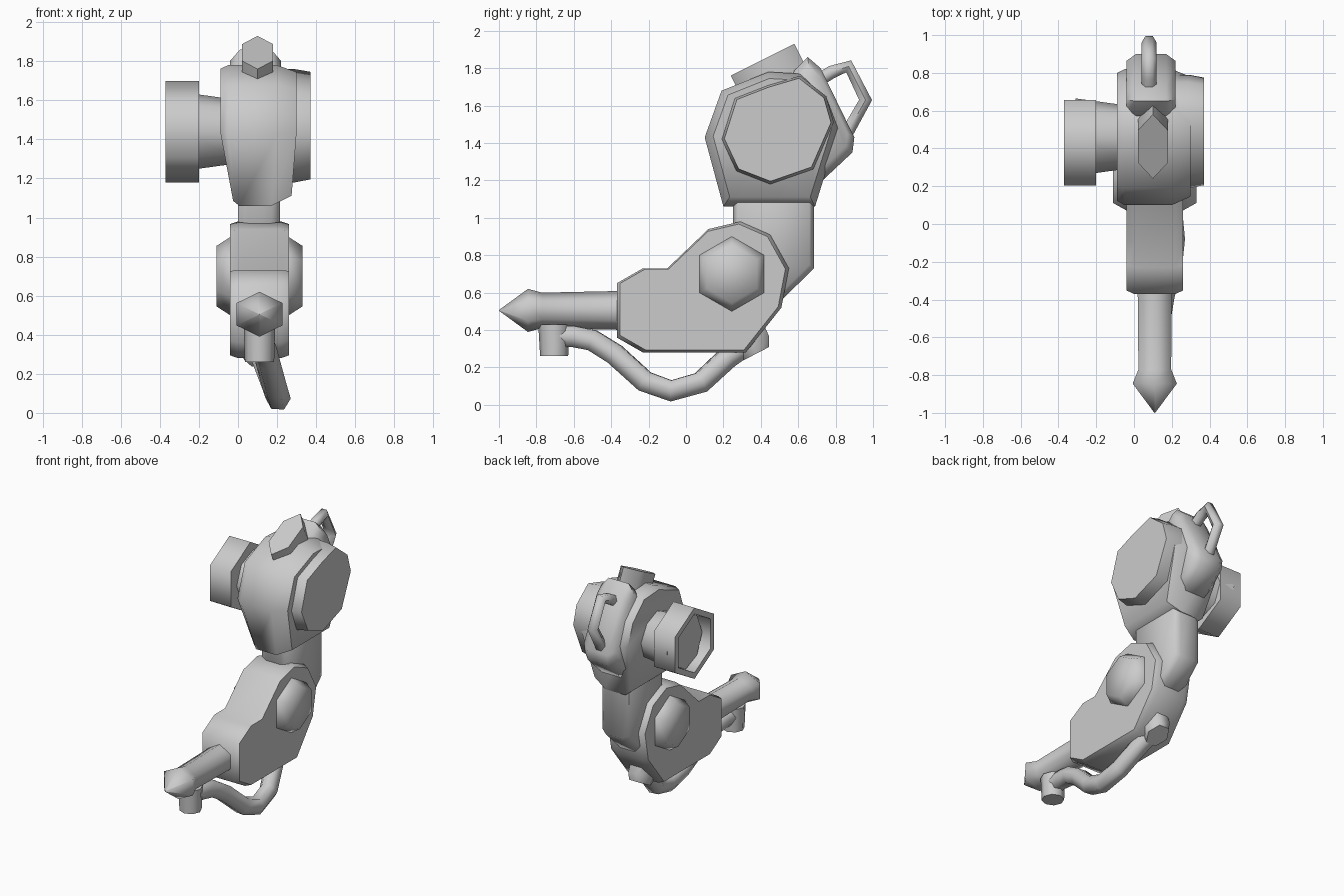
import bpy, bmesh, math
from mathutils import Vector

cube = bpy.data.objects.get("Cube")
if cube:
    bpy.data.objects.remove(cube, do_unlink=True)

grey = bpy.data.materials.new("plain_grey")
grey.use_nodes = True
GREY = (0.6, 0.6, 0.6, 1)
grey.diffuse_color = GREY
grey.node_tree.nodes["Principled BSDF"].inputs["Base Color"].default_value = GREY


def finish(obj):
    obj.data.materials.append(grey)
    bpy.ops.object.select_all(action="DESELECT")
    obj.select_set(True)
    bpy.context.view_layer.objects.active = obj
    bpy.ops.object.shade_smooth_by_angle(angle=math.radians(62))
    return obj


def skin(name, rings):
    """Join successive rings of points into a closed solid."""
    bm = bmesh.new()
    loops = [[bm.verts.new(p) for p in ring] for ring in rings]
    n = len(loops[0])
    for a, b in zip(loops, loops[1:]):
        for i in range(n):
            j = (i + 1) % n
            bm.faces.new((a[i], a[j], b[j], b[i]))
    bm.faces.new(loops[0][::-1])
    bm.faces.new(loops[-1])
    bmesh.ops.recalc_face_normals(bm, faces=bm.faces)
    mesh = bpy.data.meshes.new(name)
    bm.to_mesh(mesh)
    bm.free()
    obj = bpy.data.objects.new(name, mesh)
    bpy.context.collection.objects.link(obj)
    return finish(obj)


def slab(name, profile, sections, warp=None):
    """Side profile in (y, z), widened along x as (x, scale) sections."""
    cy = sum(p[0] for p in profile) / len(profile)
    cz = sum(p[1] for p in profile) / len(profile)
    rings = []
    for x, s in sections:
        ring = [Vector((x, cy + (y - cy) * s, cz + (z - cz) * s)) for y, z in profile]
        rings.append([warp(p) if warp else p for p in ring])
    return skin(name, rings)


def turned(name, origin, axis, up, stations, sides=6):
    """Faceted turning: stations are (distance, radius along up, radius across)."""
    o, a, u = Vector(origin), Vector(axis).normalized(), Vector(up).normalized()
    w = a.cross(u)
    turn = [2 * math.pi * i / sides for i in range(sides)]
    return skin(name, [[o + a * d + u * math.cos(t) * ru + w * math.sin(t) * rw
                        for t in turn] for d, ru, rw in stations])


def tube(name, points, radius):
    curve = bpy.data.curves.new(name, "CURVE")
    curve.dimensions = "3D"
    curve.bevel_depth = radius
    curve.bevel_resolution = 1
    curve.use_fill_caps = True
    line = curve.splines.new("POLY")
    line.points.add(len(points) - 1)
    for point, co in zip(line.points, points):
        point.co = (*co, 1)
    obj = bpy.data.objects.new(name, curve)
    bpy.context.collection.objects.link(obj)
    bpy.ops.object.select_all(action="DESELECT")
    obj.select_set(True)
    bpy.context.view_layer.objects.active = obj
    bpy.ops.object.convert(target="MESH")
    return finish(bpy.context.object)


X, Y, Z = (1, 0, 0), (0, 1, 0), (0, 0, 1)
MID = 0.11

# Forearm housing and its round side hubs
slab("elbow_housing",
     [(-.37, .36), (-.37, .65), (-.23, .73), (-.1, .73), (.12, .94), (.29, .98),
      (.45, .91), (.55, .73), (.51, .52), (.32, .28), (-.23, .28)],
     [(-.04, .96), (0, 1), (.22, 1), (.26, .96)])
for side, label in ((-1, "right"), (1, "left")):
    turned(label + "_elbow_hub", (MID, .245, .7), (side, 0, 0), Z,
           [(.1, .2, .2), (.15, .2, .2), (.22, .155, .155)])

# Barrel with pointed tip
turned("barrel", (MID, -.3, .505), (0, -1, 0), Z,
       [(0, .105, .105), (.47, .095, .1), (.545, .115, .135), (.7, .002, .002)])

# Hose and its two couplings
turned("front_coupling", (MID, -.705, .26), Z, Y, [(0, .075, .075), (.17, .085, .08)], 8)
turned("rear_coupling", (MID, .32, .38), (0, .25, -.48), X,
       [(-.08, .09, .13), (.07, .09, .12), (.12, .08, .09)])
tube("hose", [(.11, -.7, .37), (.12, -.6, .365), (.13, -.5, .345), (.15, -.38, .27),
              (.19, -.22, .125), (.205, -.08, .075), (.19, .08, .12),
              (.14, .22, .25), (.11, .32, .32)], .065)

# Neck
slab("neck", [(.25, 1.25), (.685, 1.25), (.685, .73), (.5, .55), (.25, .65)],
     [(0, .88), (.05, 1), (.17, 1), (.215, .88)])


# Head, narrowing toward its base
def narrow(p):
    t = max(0, (1.42 - p.z) / .36)
    return Vector((p.x + (MID - p.x) * .35 * t if p.x < MID else p.x - .03 * t, p.y, p.z))


slab("head_shell",
     [(.2, 1.06), (.1, 1.43), (.19, 1.68), (.44, 1.78), (.62, 1.77),
      (.76, 1.64), (.82, 1.48), (.69, 1.06)],
     [(-.09, .94), (-.05, 1), (.2, 1), (.3, .88)], narrow)

# Large cover on the left of the head
slab("side_cover",
     [(.19, 1.42), (.26, 1.64), (.44, 1.71), (.61, 1.76), (.75, 1.65),
      (.79, 1.51), (.68, 1.26), (.45, 1.18), (.27, 1.25)],
     [(.2, 1), (.29, 1), (.37, .95)])

# Rear pack and carrying handle
slab("rear_pack",
     [(.5, 1.6), (.58, 1.79), (.65, 1.86), (.72, 1.8), (.9, 1.43),
      (.89, 1.35), (.73, 1.2), (.6, 1.3)],
     [(-.04, .82), (.01, 1), (.17, 1), (.22, .82)])
tube("handle", [(.08, .7, 1.73), (.08, .78, 1.78), (.08, .87, 1.81),
                (.08, .96, 1.63), (.08, .87, 1.47), (.08, .8, 1.43)], .04)

# Tilted cap on top
turned("top_cap", (.1, .41, 1.845), (0, -.447, .894), (0, .894, .447),
       [(-.14, .19, .092), (0, .19, .092)])

# Tapered socket and open cup on the right of the head
turned("cup_socket", (0, .46, 1.44), X, Y,
       [(-.31, .205, .205), (-.02, .165, .165)], 8)
turned("open_cup", (0, .43, 1.44), X, Z,
       [(-.22, .2, .2), (-.37, .215, .215), (-.37, .26, .26), (-.2, .26, .26), (-.2, .2, .2)])
